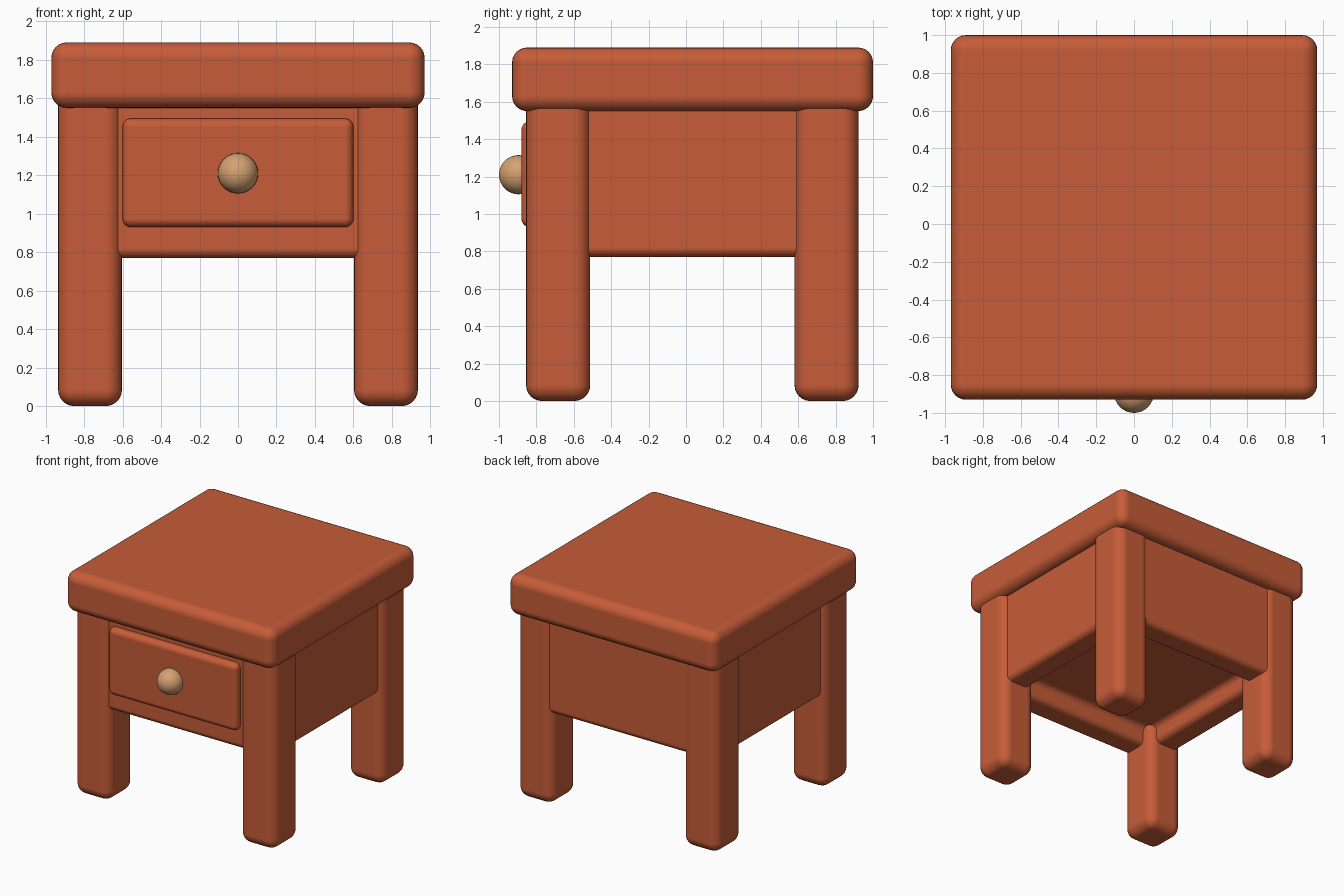
import bpy
import bmesh
import math
from mathutils import Vector

default = bpy.data.objects.get("Cube")
if default:
    bpy.data.objects.remove(default, do_unlink=True)


def make_material(name, rgb):
    mat = bpy.data.materials.new(name)
    mat.use_nodes = True
    colour = (*rgb, 1)
    mat.diffuse_color = colour
    mat.node_tree.nodes["Principled BSDF"].inputs["Base Color"].default_value = colour
    return mat


wood = make_material("red brown wood", (0.57, 0.108, 0.04))
tan = make_material("tan knob", (0.66, 0.36, 0.17))


def rounded_box(name, low, high, radius, inset=0, recess=0):
    """Box between two corners with soft edges and an optional hollow underneath."""
    low, high = Vector(low), Vector(high)
    bm = bmesh.new()
    bmesh.ops.create_cube(bm, size=1)
    for v in bm.verts:
        v.co = (low + high) / 2 + v.co * (high - low)
    if inset:
        # The first inset leaves a flat rim, the second forms the hollow's walls
        bottom = min(bm.faces, key=lambda f: f.calc_center_median().z)
        for thickness in (inset, 0.005):
            bmesh.ops.inset_individual(bm, faces=[bottom], thickness=thickness)
        for v in bottom.verts:
            v.co.z += recess
    mesh = bpy.data.meshes.new(name)
    bm.to_mesh(mesh)
    bm.free()
    mesh.materials.append(wood)
    for poly in mesh.polygons:
        poly.use_smooth = True
    obj = bpy.data.objects.new(name, mesh)
    bpy.context.collection.objects.link(obj)
    bevel = obj.modifiers.new("soft edges", "BEVEL")
    bevel.width = radius
    bevel.segments = 6
    bevel.limit_method = "ANGLE"
    bevel.harden_normals = True
    return obj


# Thick table top
rounded_box("table_top", (-0.97, -0.93, 1.55), (0.97, 1.0, 1.89), 0.08)

# Four square legs, running up into the top
for side, x in (("left", 0.603), ("right", -0.935)):
    for end, y in (("front", -0.855), ("back", 0.58)):
        rounded_box(f"{end}_{side}_leg", (x, y, 0), (x + 0.332, y + 0.343, 1.72), 0.085)

# Body between the legs, hollow underneath with a thick rim
rounded_box("body", (-0.888, -0.825, 0.77), (0.888, 0.905, 1.7), 0.05, 0.31, 0.16)

# Drawer front and its round knob
rounded_box("drawer_front", (-0.6, -0.88, 0.93), (0.6, -0.7, 1.495), 0.045)
bpy.ops.mesh.primitive_uv_sphere_add(
    segments=32, ring_count=16, radius=0.105,
    location=(0, -0.895, 1.21), rotation=(math.pi / 2, 0, 0))
knob = bpy.context.object
knob.name = "drawer_knob"
knob.data.materials.append(tan)
bpy.ops.object.shade_smooth()
